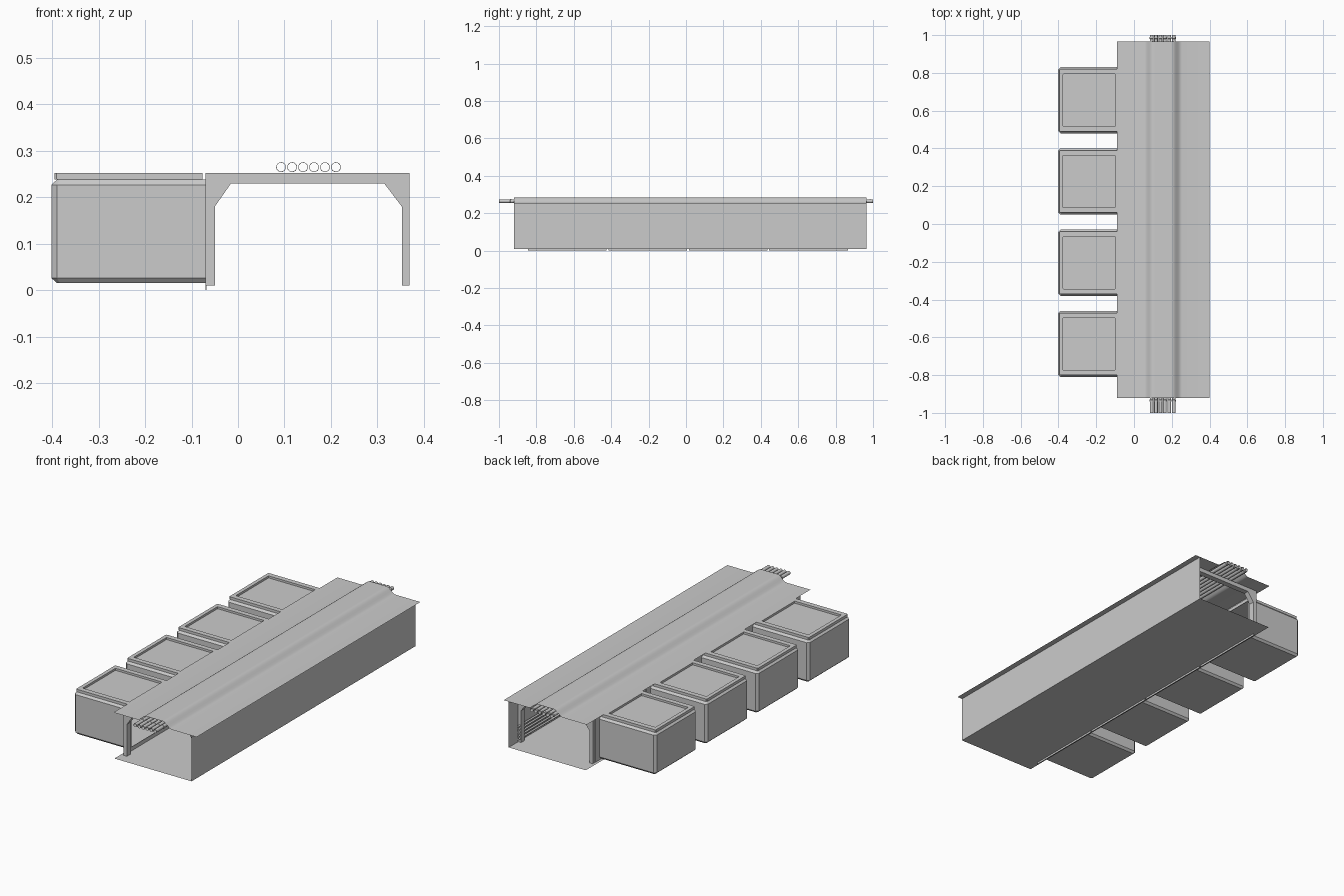
import bpy, bmesh, math

if "Cube" in bpy.data.objects:
    bpy.data.objects.remove(bpy.data.objects["Cube"])

Y0, Y1 = -0.92, 0.965            # tunnel ends
MID, PITCH = 0.01, 0.43          # bay layout along y


def make(name, bm, smooth=False):
    bmesh.ops.recalc_face_normals(bm, faces=bm.faces)
    me = bpy.data.meshes.new(name)
    bm.to_mesh(me)
    bm.free()
    ob = bpy.data.objects.new(name, me)
    bpy.context.collection.objects.link(ob)
    if smooth:
        for p in me.polygons:
            p.use_smooth = True
    return ob


def sheet(name, profile, y0, y1, smooth=False):
    """Thin sheet: an open x/z profile swept along y."""
    bm = bmesh.new()
    rows = [[bm.verts.new((x, y, z)) for x, z in profile] for y in (y0, y1)]
    for i in range(len(profile) - 1):
        bm.faces.new((rows[0][i], rows[0][i + 1], rows[1][i + 1], rows[1][i]))
    return make(name, bm, smooth)


def prism(name, profile, y0, y1):
    """Solid: a closed x/z profile extruded along y."""
    bm = bmesh.new()
    f = bm.faces.new([bm.verts.new((x, y0, z)) for x, z in profile])
    r = bmesh.ops.extrude_face_region(bm, geom=[f])
    vs = [v for v in r["geom"] if isinstance(v, bmesh.types.BMVert)]
    bmesh.ops.translate(bm, verts=vs, vec=(0, y1 - y0, 0))
    return make(name, bm)


def stack(name, yc, loops, open_right):
    """Stacked chamfered outlines (z, left x, right x, half width, chamfer)."""
    bm = bmesh.new()
    rings = []
    for z, xl, xr, h, c in loops:
        pts = [(xr, -h), (xl + c, -h), (xl, c - h), (xl, h - c), (xl + c, h), (xr, h)]
        rings.append([bm.verts.new((x, yc + y, z)) for x, y in pts])
    for a, b in zip(rings, rings[1:]):
        for i in range(5 if open_right else 6):
            j = (i + 1) % 6
            bm.faces.new((a[i], a[j], b[j], b[i]))
    if open_right:
        bm.faces.new(rings[0])
    bm.faces.new(rings[-1])
    return make(name, bm)


def tube(name, x, z, r, sections):
    """Open-ended tube along y; sections are (y, radius factor)."""
    n = 16
    bm = bmesh.new()
    rings = [[bm.verts.new((x + r * k * math.cos(2 * math.pi * i / n), y,
                            z + r * k * math.sin(2 * math.pi * i / n)))
              for i in range(n)] for y, k in sections]
    for a, b in zip(rings, rings[1:]):
        for i in range(n):
            j = (i + 1) % n
            bm.faces.new((a[i], a[j], b[j], b[i]))
    return make(name, bm, len(sections) == 2)


# roof sheet with a soft hump over the pipes
def hump(x):
    t = min(1, max(0, (0.10 - abs(x - 0.152)) / 0.05))
    return 0.254 + 0.031 * t * t * (3 - 2 * t)


roof_profile = [(-0.09, 0.254)]
roof_profile += [(0.05 + 0.204 * i / 24, hump(0.05 + 0.204 * i / 24)) for i in range(25)]
roof_profile += [(0.40, 0.254)]
sheet("roof_sheet", roof_profile, Y0, Y1, True)

# floor and long side wall
sheet("floor", [(-0.085, 0.01), (0.37, 0.01)], Y0, Y1)
sheet("side_wall", [(0.37, 0.01), (0.37, 0.254)], Y0, Y1)

# portal frames between the bays
portal = [(-0.07, 0.01), (-0.05, 0.01), (-0.05, 0.18), (-0.015, 0.23), (0.315, 0.23),
          (0.353, 0.18), (0.353, 0.01), (0.37, 0.01), (0.37, 0.252), (-0.07, 0.252)]
for k in range(-2, 3):
    y = MID + k * PITCH
    prism(f"portal_frame_{k + 3}", portal, y - 0.015, y + 0.015)

# roof pipes with end collars
for i in range(6):
    sec = [(-1, 1), (1, 1)]
    x = 0.093 + i * 0.0236
    tube(f"roof_pipe_{i + 1}", x, 0.265, 0.0095, sec)
    for tag, y in (("front", -0.935), ("back", 0.985)):
        tube(f"pipe_collar_{tag}_{i + 1}", x, 0.265, 0.0095,
             [(y - 0.005, 1), (y - 0.004, 1.12), (y + 0.004, 1.12), (y + 0.005, 1)])

# cables along the inside of the side wall
for i in range(5):
    tube(f"wall_cable_{i + 1}", 0.361, 0.03 + i * 0.017, 0.005, [(-0.88, 1), (0.9, 1)])

# four side rooms, open towards the tunnel
for k in range(4):
    yc = MID + (k - 1.5) * PITCH
    n = k + 1
    stack(f"room_body_{n}", yc, [
        (0.015, -0.39, -0.07, 0.165, 0.006),
        (0.026, -0.402, -0.07, 0.175, 0.012),
        (0.227, -0.402, -0.07, 0.175, 0.012),
        (0.238, -0.39, -0.07, 0.165, 0.006)], True)
    # raised roof rim with sunken panel
    stack(f"room_lid_{n}", yc, [
        (0.238, -0.395, -0.077, 0.165, 0.004),
        (0.252, -0.395, -0.077, 0.165, 0.004),
        (0.252, -0.375, -0.10, 0.138, 0.001),
        (0.241, -0.375, -0.10, 0.138, 0.001)], False)
    # mounting wall with the doorway opening
    bm = bmesh.new()
    outer = [(-0.21, 0), (0.21, 0), (0.21, 0.24), (-0.21, 0.24)]
    inner = [(-0.165, 0.03), (0.165, 0.03), (0.165, 0.222), (-0.165, 0.222)]
    o, q = [[bm.verts.new((-0.069, yc + y, z)) for y, z in lp] for lp in (outer, inner)]
    for i in range(4):
        j = (i + 1) % 4
        bm.faces.new((o[i], o[j], q[j], q[i]))
    wall = make(f"doorway_wall_{n}", bm)
    m = wall.modifiers.new("thickness", "SOLIDIFY")
    m.thickness = 0.003
    m.offset = 0
